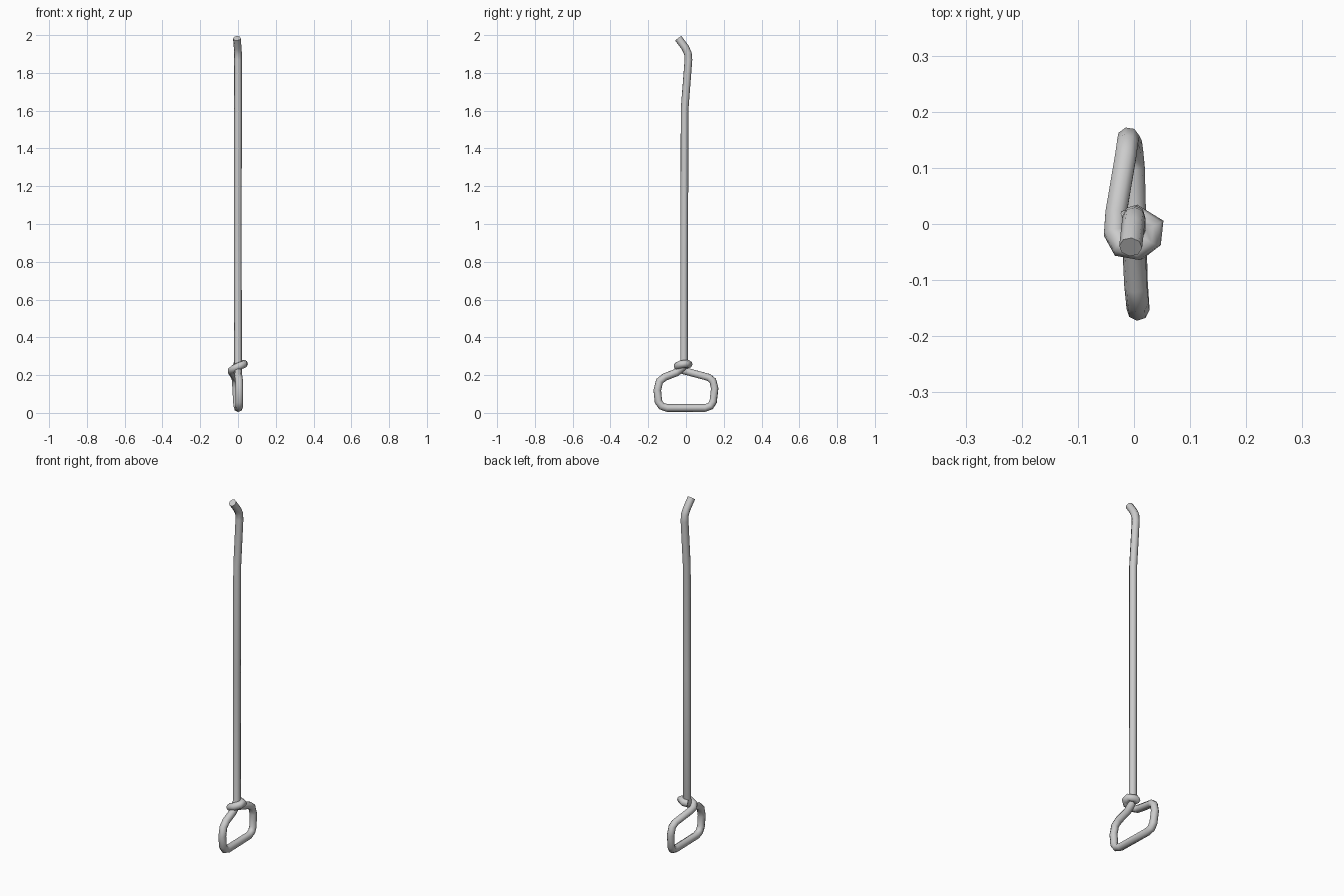
import bpy

RADIUS = 0.0205

# Centre line: hooked tip, long shaft, hand loop, then a wrap round the shaft
path = [
    (-0.006, -0.041, 1.983), (-0.002, -0.005, 1.935), (0.000, 0.010, 1.905), (0.000, 0.013, 1.870),
    (0.000, -0.007, 1.610), (-0.001, -0.009, 1.000), (0.000, -0.009, 0.275),
    (0.000, -0.020, 0.240), (0.000, -0.050, 0.214),
    (0.003, -0.112, 0.190), (0.006, -0.140, 0.168), (0.007, -0.152, 0.120),
    (0.007, -0.146, 0.060), (0.006, -0.130, 0.036), (0.004, -0.100, 0.026),
    (-0.001, 0.100, 0.026), (-0.004, 0.130, 0.036), (-0.006, 0.144, 0.060),
    (-0.010, 0.152, 0.130), (-0.012, 0.142, 0.170), (-0.015, 0.120, 0.188),
    (-0.032, 0.020, 0.215), (-0.035, -0.015, 0.224), (-0.022, -0.040, 0.235),
    (0.008, -0.045, 0.249), (0.030, -0.028, 0.257), (0.034, -0.003, 0.260),
    (0.005, 0.014, 0.258), (-0.014, 0.004, 0.254),
]

# One bent six-sided rod
curve = bpy.data.curves.new("bent_rod", "CURVE")
curve.dimensions = "3D"
curve.bevel_depth = RADIUS
curve.bevel_resolution = 2
curve.use_fill_caps = True
spline = curve.splines.new("POLY")
spline.points.add(len(path) - 1)
for point, co in zip(spline.points, path):
    point.co = (*co, 1)

rod = bpy.data.objects.new("bent_rod", curve)
bpy.context.collection.objects.link(rod)
bpy.context.view_layer.objects.active = rod
rod.select_set(True)

# Real mesh with soft sides and crisp cut ends
bpy.ops.object.convert(target="MESH")
bpy.ops.object.shade_smooth_by_angle(angle=1.1)
